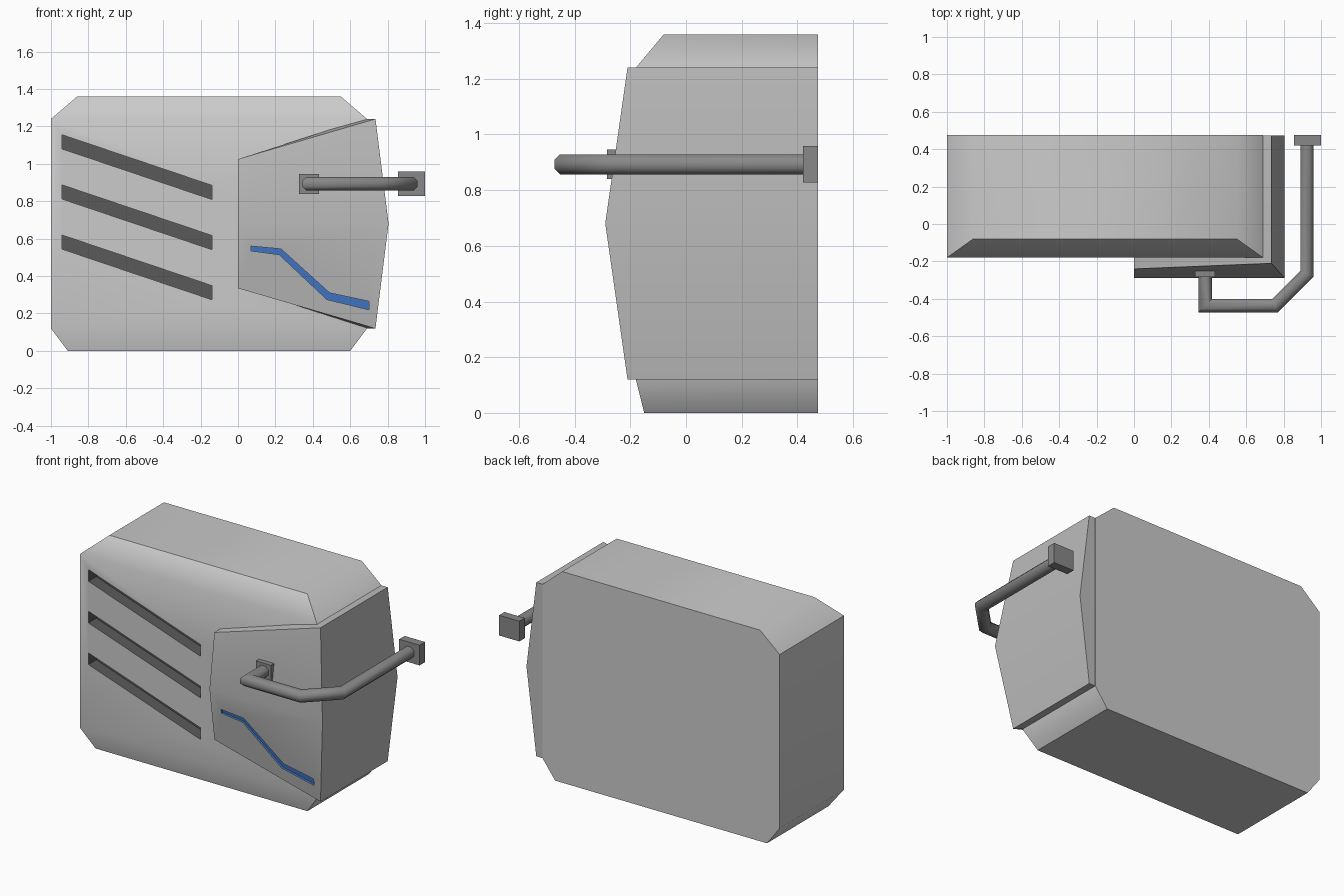
import bpy, math
from mathutils import Vector

if "Cube" in bpy.data.objects:
    bpy.data.objects.remove(bpy.data.objects["Cube"])

def material(name, rgb):
    m = bpy.data.materials.new(name)
    m.diffuse_color = (*rgb, 1)
    m.use_nodes = True
    m.node_tree.nodes["Principled BSDF"].inputs["Base Color"].default_value = m.diffuse_color
    return m

grey = material("grey", (0.6, 0.6, 0.6))
panel_grey = material("panel_grey", (0.5, 0.5, 0.5))
slot_dark = material("slot_dark", (0.1, 0.1, 0.1))
pipe_dark = material("pipe_dark", (0.25, 0.25, 0.25))
blue = material("blue", (0.06, 0.2, 0.6))

def smooth(o, angle):
    bpy.ops.object.select_all(action='DESELECT')
    o.select_set(True)
    bpy.context.view_layer.objects.active = o
    bpy.ops.object.shade_smooth_by_angle(angle=math.radians(angle))

def loft(name, rings, mat, caps=None):
    """Skin matching closed rings of points and cap both ends."""
    n = len(rings[0])
    verts = [p for r in rings for p in r]
    faces = [(k*n + i, k*n + (i+1) % n, (k+1)*n + (i+1) % n, (k+1)*n + i)
             for k in range(len(rings) - 1) for i in range(n)]
    last = (len(rings) - 1) * n
    for c in caps or [range(n)]:
        faces += [tuple(reversed(c)), tuple(last + i for i in c)]
    me = bpy.data.meshes.new(name)
    me.from_pydata(verts, [], faces)
    me.materials.append(mat)
    o = bpy.data.objects.new(name, me)
    bpy.context.collection.objects.link(o)
    # consistent outward normals
    bpy.context.view_layer.objects.active = o
    bpy.ops.object.select_all(action='DESELECT')
    o.select_set(True)
    bpy.ops.object.mode_set(mode='EDIT')
    bpy.ops.mesh.select_all(action='SELECT')
    bpy.ops.mesh.normals_make_consistent(inside=False)
    bpy.ops.object.mode_set(mode='OBJECT')
    return o

def cut(target, cutter):
    """Apply a difference that keeps the cutter's colour, then drop the cutter."""
    m = target.modifiers.new("cut", 'BOOLEAN')
    m.operation, m.solver, m.object = 'DIFFERENCE', 'EXACT', cutter
    m.material_mode = 'TRANSFER'
    bpy.context.view_layer.objects.active = target
    bpy.ops.object.modifier_apply(modifier=m.name)
    bpy.data.objects.remove(cutter)

def box(name, x0, x1, y0, y1, z0, z1, mat):
    return loft(name, [[(x0, y0, z), (x1, y0, z), (x1, y1, z), (x0, y1, z)]
                       for z in (z0, z1)], mat)

BACK = 0.475

# Body: chamfered block with a flat back
levels = [(0, -0.91, 0.60, -0.15), (0.12, -1, 0.69, -0.18),
          (1.24, -1, 0.69, -0.18), (1.36, -0.86, 0.55, -0.08)]
body = loft("body", [[(x0, y, z), (x1, y, z), (x1, BACK, z), (x0, BACK, z)]
                     for z, x0, x1, y in levels], grey)

# Three slanted vent slots
for i in range(3):
    z = 1.08 - 0.268 * i
    side = [(-0.94, z), (-0.14, z - 0.27), (-0.14, z - 0.195), (-0.94, z + 0.075)]
    cut(body, loft("slot_cutter", [[(x, y, h) for x, h in side]
                                   for y in (-0.3, -0.10)], slot_dark))
smooth(body, 48)

# Wrap-around corner panel, bulging at mid height
def panel_ring(z_left, z_corner, y_left, y_corner, x_corner):
    b = BACK - 0.001
    return [(0, y_left, z_left), (x_corner, y_corner, z_corner), (x_corner, b, z_corner),
            (0.67, b, z_corner), (0.67, -0.16, z_corner), (0, -0.16, z_left)]

panel = loft("corner_panel", [panel_ring(0.335, 0.12, -0.24, -0.21, 0.735),
                              panel_ring(0.68, 0.68, -0.29, -0.29, 0.805),
                              panel_ring(1.025, 1.24, -0.24, -0.21, 0.735)],
             panel_grey, caps=[(0, 1, 4, 5), (1, 2, 3, 4)])

# Blue zigzag groove in the lower panel face
upper = [(0.07, 0.56), (0.23, 0.545), (0.49, 0.31), (0.70, 0.265)]
lower = [(0.07, 0.535), (0.22, 0.515), (0.475, 0.275), (0.70, 0.22)]
def face_y(z):
    return -0.29 + 0.143 * (0.68 - z)
rings = [[(xu, -0.4, zu), (xu, face_y(zu) + 0.015, zu),
          (xl, face_y(zl) + 0.015, zl), (xl, -0.4, zl)]
         for (xu, zu), (xl, zl) in zip(upper, lower)]
cut(panel, loft("groove_cutter", rings, blue))
smooth(panel, 20)

# Bent pipe with mitred joints
path = [Vector(p) for p in [(0.38, -0.25), (0.38, -0.437), (0.755, -0.437),
                            (0.925, -0.267), (0.925, 0.45)]]
R, SIDES, PIPE_Z = 0.036, 8, 0.893
rings = []
for i, p in enumerate(path):
    d0 = (p - path[i-1]).normalized() if i else (path[1] - p).normalized()
    d1 = (path[i+1] - p).normalized() if i < len(path) - 1 else d0
    t = (d0 + d1).normalized()
    side = Vector((t.y, -t.x)) / t.dot(d0)
    ring = []
    for k in range(SIDES):
        a = 2 * math.pi * (k + 0.5) / SIDES
        q = p + side * R * math.cos(a) / math.cos(math.pi / SIDES)
        ring.append((q.x, q.y, PIPE_Z + R * math.sin(a) / math.cos(math.pi / SIDES)))
    rings.append(ring)
smooth(loft("pipe", rings, pipe_dark), 46)

# Pipe end brackets
box("front_bracket", 0.327, 0.433, -0.284, -0.23, 0.84, 0.946, pipe_dark)
box("rear_bracket", 0.855, 1.0, 0.42, BACK, 0.828, 0.958, pipe_dark)
